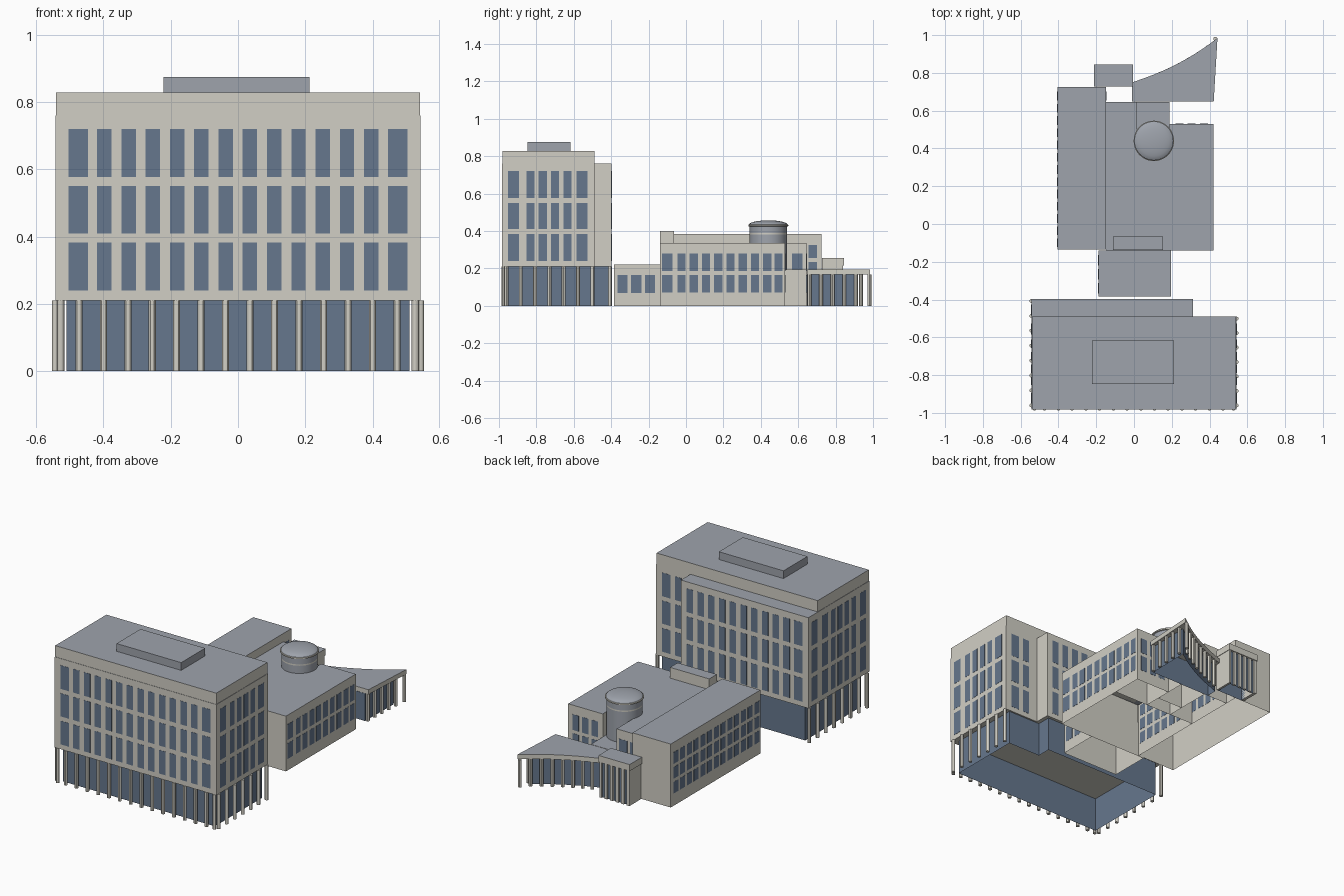
import bpy, bmesh, math
from mathutils import Vector, Matrix

cube = bpy.data.objects.get("Cube")
if cube:
    bpy.data.objects.remove(cube, do_unlink=True)


def material(name, rgb):
    m = bpy.data.materials.new(name)
    m.use_nodes = True
    m.diffuse_color = (*rgb, 1)
    m.node_tree.nodes["Principled BSDF"].inputs["Base Color"].default_value = (*rgb, 1)
    return m


WALL = material("beige stone", (0.64, 0.625, 0.56))
ROOF = material("grey roof", (0.345, 0.37, 0.415))
GLASS = material("blue glass", (0.133, 0.185, 0.268))

DOWN, UP, RIGHT = Vector((0, 0, -1)), Vector((0, 0, 1)), Vector((-1, 0, 0))


def finish(name, bm, mats, open_sides=(), smooth=False):
    bm.normal_update()
    gone = [f for f in bm.faces if any(f.normal.dot(d) > 0.9 for d in open_sides)]
    bmesh.ops.delete(bm, geom=gone, context="FACES")
    mesh = bpy.data.meshes.new(name)
    for m in mats:
        mesh.materials.append(m)
    # second material goes on upward faces
    for f in bm.faces:
        if len(mats) > 1 and f.normal.z > 0.5:
            f.material_index = 1
    bm.to_mesh(mesh)
    bm.free()
    ob = bpy.data.objects.new(name, mesh)
    bpy.context.scene.collection.objects.link(ob)
    if smooth:
        bpy.ops.object.select_all(action="DESELECT")
        ob.select_set(True)
        bpy.context.view_layer.objects.active = ob
        bpy.ops.object.shade_smooth_by_angle()
    return ob


def add_box(bm, x, y, z):
    centre = Vector([(a + b) / 2 for a, b in (x, y, z)])
    size = Vector([b - a for a, b in (x, y, z)])
    bmesh.ops.create_cube(bm, size=1, matrix=Matrix.Translation(centre) @ Matrix.Diagonal((*size, 1)))


def box(name, x, y, z, mats=(WALL, ROOF), open_sides=()):
    bm = bmesh.new()
    add_box(bm, x, y, z)
    return finish(name, bm, mats, open_sides)


def prism(name, pts, z, mats, open_sides=()):
    bm = bmesh.new()
    face = bm.faces.new([bm.verts.new((px, py, z[0])) for px, py in pts])
    up = bmesh.ops.extrude_face_region(bm, geom=[face])["geom"]
    bmesh.ops.translate(bm, vec=(0, 0, z[1] - z[0]), verts=[v for v in up if isinstance(v, bmesh.types.BMVert)])
    bmesh.ops.recalc_face_normals(bm, faces=bm.faces)
    return finish(name, bm, mats, open_sides)


def windows(name, axis, plane, out, spots, rows):
    """Thin panes just outside a wall; spots are (centre, width) along it."""
    bm = bmesh.new()
    skin = sorted((plane + out * 0.0005, plane + out * 0.0015))
    for c, w in spots:
        span = (c - w / 2, c + w / 2)
        for row in rows:
            if axis == "x":
                add_box(bm, skin, span, row)
            else:
                add_box(bm, span, skin, row)
    return finish(name, bm, [GLASS])


def columns(name, pts, top, r=0.0105):
    bm = bmesh.new()
    for px, py in pts:
        bmesh.ops.create_cone(bm, cap_ends=True, segments=12, radius1=r, radius2=r, depth=top,
                              matrix=Matrix.Translation((px, py, top / 2)))
    return finish(name, bm, [WALL], smooth=True)


def run(start, step, count, w):
    return [(start + step * i, w) for i in range(count)]


# Office tower
box("tower_body", (-0.543, 0.543), (-0.983, -0.49), (0.21, 0.76))
box("tower_parapet", (-0.541, 0.541), (-0.981, -0.49), (0.76, 0.828))
box("tower_rear_bay", (-0.543, 0.313), (-0.49, -0.398), (0.21, 0.76))
box("tower_roof_plant", (-0.222, 0.212), (-0.848, -0.618), (0.828, 0.875), [ROOF])

tall = [(0.24, 0.383), (0.41, 0.55), (0.577, 0.72)]
inner = run(-0.397, 0.0721, 12, 0.043)
ends = [(-0.475, 0.057), (0.475, 0.057)]
side = [(-0.922, 0.057), (-0.556, 0.057)] + run(-0.832, 0.066, 4, 0.043)
windows("tower_front_windows", "y", -0.983, -1, inner + ends, tall)
windows("tower_left_windows", "x", 0.543, 1, side, tall)
windows("tower_right_windows", "x", -0.543, -1, side + [(-0.455, 0.057)], tall)
windows("rear_bay_windows", "y", -0.398, 1, inner[:10] + ends[:1], tall)
windows("tower_back_windows", "y", -0.49, 1, inner[11:] + ends[1:], tall)

# Glazed ground floor (hollow) and its colonnade
lobby = [(-0.51, -0.95), (0.51, -0.95), (0.51, -0.5), (0.29, -0.5), (0.29, -0.415), (-0.51, -0.415)]
prism("tower_lobby_glass", lobby, (0, 0.21), [GLASS], (DOWN, UP))
front = [(-0.473 + 0.0727 * i, -0.977) for i in range(14)] + [(-0.527, -0.977), (0.527, -0.977)]
left_side = [(0.543, -0.96 + 0.0765 * i) for i in range(7)]
right_side = [(-0.543, -0.96 + 0.079 * i) for i in range(8)]
columns("tower_columns", front + left_side + right_side, 0.21)

# Link and low wings, all hollow shells without floors
for name, x, y, top, sides in (
        ("link_block", (-0.188, 0.197), (-0.385, -0.14), 0.22, (DOWN,)),
        ("main_low_block", (-0.148, 0.42), (-0.14, 0.34), 0.335, (DOWN, RIGHT)),
        ("side_low_block", (0.188, 0.42), (0.34, 0.53), 0.335, (DOWN,)),
        ("middle_low_block", (-0.148, 0.015), (0.34, 0.645), 0.335, (DOWN, RIGHT)),
        ("rotunda_base", (0.015, 0.188), (0.34, 0.44), 0.335, (DOWN,)),
        ("entrance_block", (0.015, 0.188), (0.44, 0.645), 0.195, (DOWN,)),
        ("long_wing", (-0.405, -0.148), (-0.135, 0.725), 0.385, (DOWN,))):
    box(name, x, y, (0, top), open_sides=sides)
box("low_roof_plant", (-0.11, 0.153), (-0.138, -0.065), (0.335, 0.4))

low = [(0.07, 0.165), (0.185, 0.28)]
link = run(-0.34, 0.074, 3, 0.055)
windows("link_right_windows", "x", -0.188, -1, link, [(0.068, 0.165)])
windows("link_left_windows", "x", 0.197, 1, link, [(0.068, 0.165)])
windows("low_left_windows", "x", 0.42, 1,
        [(-0.1, 0.055), (0.495, 0.043)] + run(-0.024, 0.0655, 8, 0.045), low)
windows("low_back_windows", "y", 0.53, 1, run(0.24, 0.065, 3, 0.043), low)
windows("middle_left_windows", "x", 0.015, 1, [(0.595, 0.057)], low[1:])
windows("middle_back_windows", "y", 0.645, 1, [(-0.03, 0.055), (-0.1, 0.045)], low)
wing = run(-0.1, 0.0648, 13, 0.046)
wing_rows = [(0.075, 0.145), (0.165, 0.235), (0.255, 0.325)]
windows("wing_right_windows", "x", -0.405, -1, wing, wing_rows)
windows("wing_left_windows", "x", -0.148, 1, wing, wing_rows)

# Rotunda: drum with a pale band, pale rim and shallow dome
profile = [(0, 0.19), (0.1, 0.19), (0.1, 0.382), (0.1, 0.39), (0.1, 0.424), (0.107, 0.426), (0.107, 0.433)]
profile += [(0.103 * math.cos(a), 0.434 + 0.023 * math.sin(a))
            for a in (math.pi / 2 * i / 7 for i in range(7))] + [(0, 0.457)]
bm = bmesh.new()
verts = [bm.verts.new((0.105 + r, 0.44, z)) for r, z in profile]
edges = [bm.edges.new(pair) for pair in zip(verts, verts[1:])]
bmesh.ops.spin(bm, geom=verts + edges, cent=(0.105, 0.44, 0), axis=(0, 0, 1), angle=math.tau, steps=40)
bmesh.ops.remove_doubles(bm, verts=bm.verts, dist=0.0005)
bmesh.ops.recalc_face_normals(bm, faces=bm.faces)
rotunda = finish("rotunda", bm, [ROOF], smooth=True)
rotunda.data.materials.append(WALL)
for f in rotunda.data.polygons:
    if 0.384 < f.center.z < 0.388 or 0.4245 < f.center.z < 0.4338:
        f.material_index = 1


# Curved entrance canopy on columns over a hollow glass hall
def curve(t):
    return (-0.01 + 0.452 * t, 0.75 + 0.15 * t + 0.085 * t ** 2.4)


edge = [curve(i / 12) for i in range(13)]
prism("canopy", [(-0.01, 0.648), (0.422, 0.648)] + edge[::-1], (0.167, 0.195), (WALL, ROOF))
hall = [(px, py - 0.04) for px, py in edge[:12]]
prism("canopy_hall_glass", [(-0.01, 0.647), (0.4, 0.647)] + hall[::-1], (0, 0.167), [GLASS], (DOWN, UP))
posts = [(curve(i / 9)[0] - 0.003, curve(i / 9)[1] - 0.012) for i in range(1, 9)] + [(0.43, 0.98)]
posts += [(0.41 + 0.0035 * i, 0.66 + 0.062 * i) for i in range(5)]
columns("canopy_columns", posts, 0.167)

# Small pavilion with ribbed back wall
box("pavilion_core", (-0.19, -0.02), (0.727, 0.83), (0, 0.22), [GLASS], (DOWN, UP))
for name, x in (("right", (-0.208, -0.19)), ("left", (-0.02, -0.007))):
    box("pavilion_%s_wall" % name, x, (0.727, 0.84), (0, 0.22), [WALL])
box("pavilion_cap", (-0.213, -0.004), (0.727, 0.845), (0.215, 0.255))
bm = bmesh.new()
for i in range(4):
    px = -0.162 + 0.0375 * i
    add_box(bm, (px - 0.009, px + 0.009), (0.825, 0.84), (0, 0.22))
finish("pavilion_ribs", bm, [WALL])
